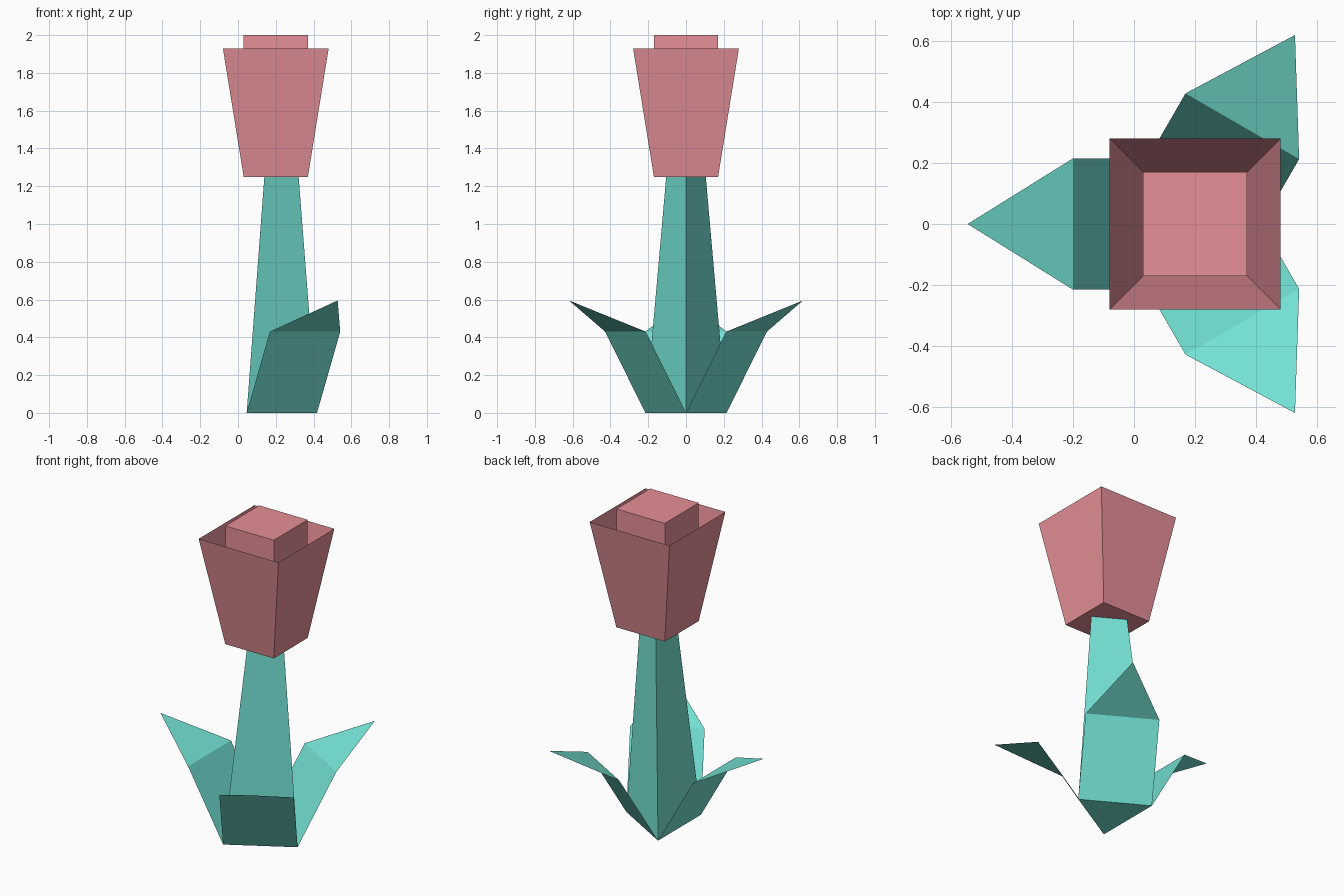
import bpy
from math import cos, sin, tau, sqrt
from mathutils import Matrix, Vector

cube = bpy.data.objects.get("Cube")
if cube:
    bpy.data.objects.remove(cube, do_unlink=True)


def material(name, rgb):
    mat = bpy.data.materials.new(name)
    mat.use_nodes = True
    mat.diffuse_color = (*rgb, 1)
    mat.node_tree.nodes["Principled BSDF"].inputs["Base Color"].default_value = (*rgb, 1)
    return mat


teal = material("leaf teal", (0.174, 0.76, 0.658))
pink = material("petal pink", (0.791, 0.279, 0.309))


def add_object(name, verts, faces, mat):
    mesh = bpy.data.meshes.new(name)
    mesh.from_pydata(verts, [], faces)
    mesh.materials.append(mat)
    obj = bpy.data.objects.new(name, mesh)
    bpy.context.collection.objects.link(obj)
    return obj


def ring(sides, radius, x, z, turn=0.0):
    angles = [tau * (i + turn) / sides for i in range(sides)]
    return [(x + radius * cos(a), radius * sin(a), z) for a in angles]


def frustum(name, low, high, mat, open_top=False):
    """Flat-sided body between two rings, optionally open at the top."""
    n = len(low)
    faces = [(i, (i + 1) % n, n + (i + 1) % n, n + i) for i in range(n)]
    faces.append(tuple(reversed(range(n))))
    if not open_top:
        faces.append(tuple(range(n, 2 * n)))
    return add_object(name, low + high, faces, mat)


STEM_X, FLOWER_X = 0.17, 0.2
CUP_Z, RIM_Z, TOP_Z = 1.25, 1.93, 2.0

# Tapered three-sided stem
frustum("stem", ring(3, 0.248, STEM_X, 0), ring(3, 0.121, FLOWER_X, CUP_Z), teal)

# Bloom: open flared cup with a straight square core
base = ring(4, 0.17 * sqrt(2), FLOWER_X, CUP_Z, 0.5)
rim = ring(4, 0.28 * sqrt(2), FLOWER_X, RIM_Z, 0.5)
core_top = ring(4, 0.17 * sqrt(2), FLOWER_X, TOP_Z, 0.5)
frustum("petal_cup", base, rim, pink, open_top=True)
frustum("bloom_core", base, core_top, pink)

# Three thin folded leaves, one growing from each bottom edge of the stem
half = 0.215
leaf = [(-0.124, -half, 0), (-0.124, half, 0),
        (-0.37, half, 0.43), (-0.37, -half, 0.43), (-0.715, 0, 0.595)]
for name, turn in (("right_leaf", 0), ("front_left_leaf", 1), ("back_left_leaf", 2)):
    spin = Matrix.Translation((STEM_X, 0, 0)) @ Matrix.Rotation(tau * turn / 3, 4, "Z")
    verts = [spin @ Vector(p) for p in leaf]
    add_object(name, verts, [(0, 1, 2, 3), (3, 2, 4)], teal)
